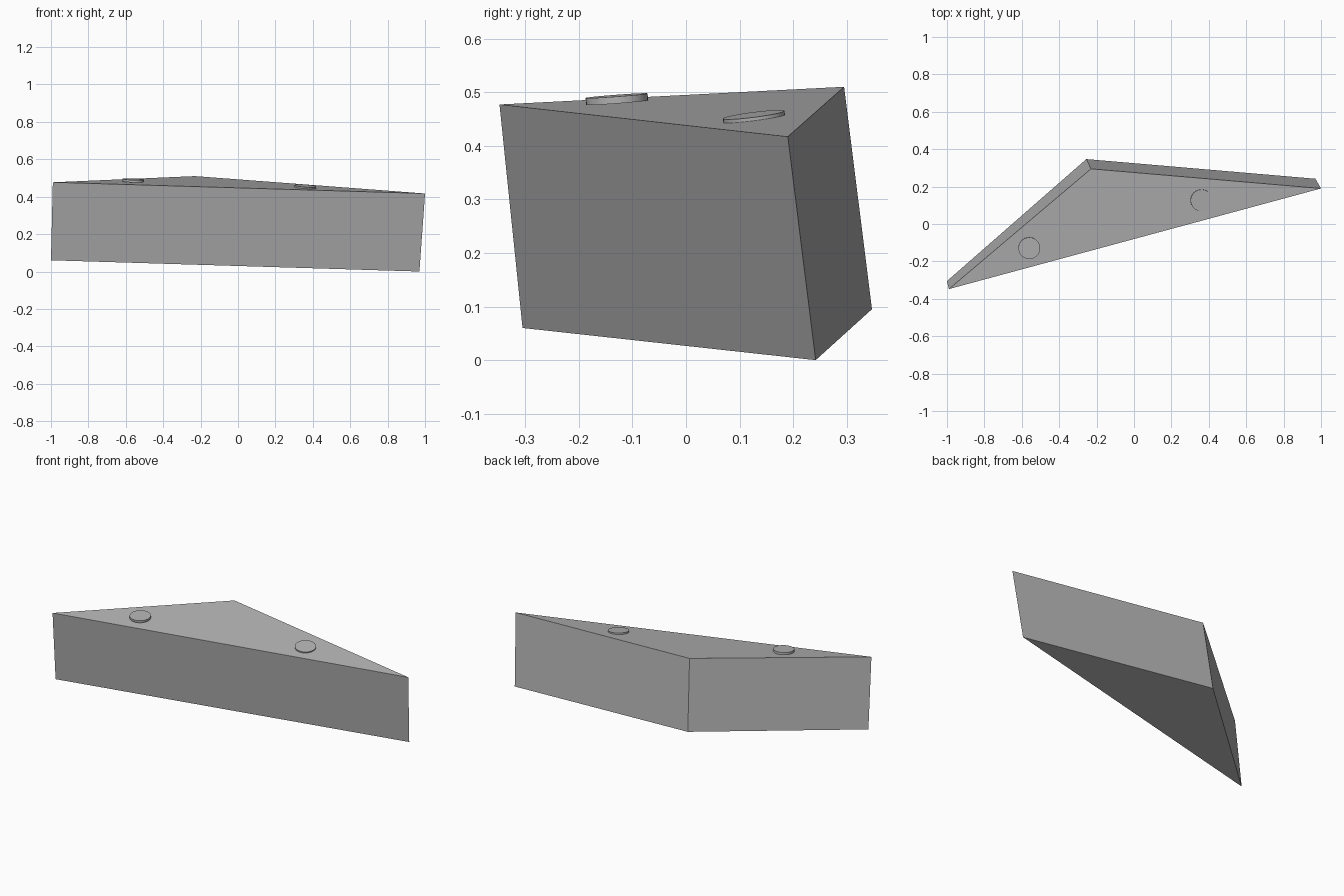
import bpy
import bmesh
from mathutils import Vector

cube = bpy.data.objects.get("Cube")
if cube:
    bpy.data.objects.remove(cube, do_unlink=True)

GREY = (0.45, 0.45, 0.45, 1)
grey = bpy.data.materials.new("plain_grey")
grey.use_nodes = True
grey.diffuse_color = GREY
grey.node_tree.nodes["Principled BSDF"].inputs["Base Color"].default_value = GREY


def add_object(name, bm):
    bmesh.ops.recalc_face_normals(bm, faces=bm.faces)
    mesh = bpy.data.meshes.new(name)
    bm.to_mesh(mesh)
    bm.free()
    mesh.materials.append(grey)
    obj = bpy.data.objects.new(name, mesh)
    bpy.context.collection.objects.link(obj)
    return obj


# Tilted triangular wedge: matching top and bottom outlines, joined by side faces
top = [(-0.99, -0.348, 0.477), (1.0, 0.19, 0.417), (-0.23, 0.295, 0.51)]
bottom = [(-1.0, -0.305, 0.06), (0.97, 0.242, 0.0), (-0.255, 0.347, 0.095)]
bm = bmesh.new()
upper = [bm.verts.new(p) for p in top]
lower = [bm.verts.new(p) for p in bottom]
bm.faces.new(upper)
bm.faces.new(lower[::-1])
for i in range(3):
    j = (i + 1) % 3
    bm.faces.new((upper[i], lower[i], lower[j], upper[j]))
add_object("wedge_body", bm)


# Thin round pads lying on the sloping top
def add_pad(name, centre, normal, thickness):
    bm = bmesh.new()
    bmesh.ops.create_cone(bm, cap_ends=True, segments=32,
                          radius1=0.058, radius2=0.058, depth=thickness)
    pad = add_object(name, bm)
    pad.location = centre
    pad.rotation_mode = 'QUATERNION'
    pad.rotation_quaternion = Vector(normal).to_track_quat('Z', 'Y')
    bpy.ops.object.select_all(action='DESELECT')
    pad.select_set(True)
    bpy.context.view_layer.objects.active = pad
    bpy.ops.object.shade_smooth_by_angle()


add_pad("right_pad", (-0.56, -0.129, 0.487), (0.03, -0.075, 1), 0.013)
add_pad("left_pad", (0.36, 0.127, 0.452), (0.085, -0.128, 1), 0.012)
